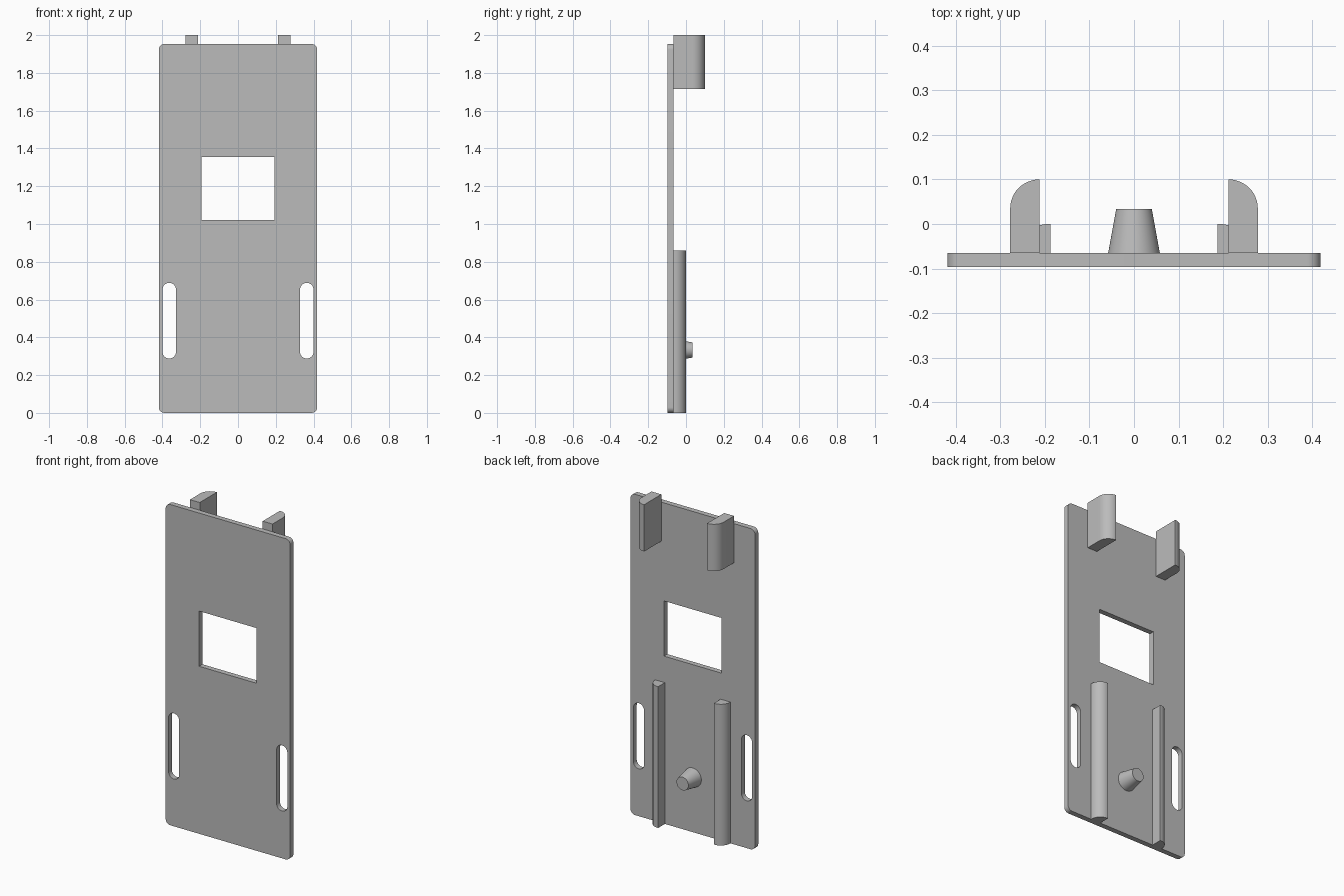
import bpy
import bmesh
from math import cos, sin, pi, radians
from mathutils import Matrix

cube = bpy.data.objects.get("Cube")
if cube:
    bpy.data.objects.remove(cube, do_unlink=True)

grey = bpy.data.materials.new("plain grey")
grey.use_nodes = True
colour = (0.5, 0.5, 0.5, 1)
grey.diffuse_color = colour
grey.node_tree.nodes["Principled BSDF"].inputs["Base Color"].default_value = colour

PLATE_FRONT, PLATE_BACK = -0.097, -0.065


def rounded_rect(x0, x1, y0, y1, radii, steps=12):
    """Outline with a radius per corner: low-left, low-right, up-right, up-left."""
    corners = [(x0, y0, 1, 1), (x1, y0, -1, 1), (x1, y1, -1, -1), (x0, y1, 1, -1)]
    points = []
    for i, ((x, y, sx, sy), r) in enumerate(zip(corners, radii)):
        if r == 0:
            points.append((x, y))
            continue
        for k in range(steps + 1):
            a = pi + (i + k / steps) * pi / 2
            points.append((x + sx * r + r * cos(a), y + sy * r + r * sin(a)))
    return points


def finish(obj):
    obj.data.materials.clear()
    obj.data.materials.append(grey)
    bpy.ops.object.select_all(action="DESELECT")
    obj.select_set(True)
    bpy.context.view_layer.objects.active = obj
    bpy.ops.object.shade_smooth_by_angle(angle=radians(30))


def extruded(name, outlines, low, high, matrix=Matrix()):
    """Solid from flat outlines; inner outlines become holes."""
    curve = bpy.data.curves.new(name, "CURVE")
    curve.dimensions = "2D"
    curve.fill_mode = "BOTH"
    curve.extrude = (high - low) / 2
    for outline in outlines:
        spline = curve.splines.new("POLY")
        spline.points.add(len(outline) - 1)
        for point, (x, y) in zip(spline.points, outline):
            point.co = (x, y, 0, 1)
        spline.use_cyclic_u = True
    source = bpy.data.objects.new(name + "_outline", curve)
    bpy.context.collection.objects.link(source)
    graph = bpy.context.evaluated_depsgraph_get()
    mesh = bpy.data.meshes.new_from_object(source.evaluated_get(graph))
    bpy.data.objects.remove(source, do_unlink=True)
    mesh.transform(matrix @ Matrix.Translation((0, 0, (low + high) / 2)))

    bm = bmesh.new()
    bm.from_mesh(mesh)
    bmesh.ops.remove_doubles(bm, verts=bm.verts, dist=0.0001)
    bmesh.ops.recalc_face_normals(bm, faces=bm.faces)
    bm.to_mesh(mesh)
    bm.free()
    mesh.name = name
    obj = bpy.data.objects.new(name, mesh)
    bpy.context.collection.objects.link(obj)
    finish(obj)
    return obj


def mirror_x(obj):
    obj.modifiers.new("mirror", "MIRROR").use_axis[0] = True


# Upright plate with a window and two side slots
stand_up = Matrix.Rotation(pi / 2, 4, "X")
extruded("plate", [
    rounded_rect(-0.419, 0.419, 0, 1.953, [0.03] * 4),
    rounded_rect(-0.194, 0.194, 1.02, 1.356, [0] * 4),
    rounded_rect(-0.4, -0.328, 0.288, 0.688, [0.036] * 4),
    rounded_rect(0.328, 0.4, 0.288, 0.688, [0.036] * 4),
], -PLATE_BACK, -PLATE_FRONT, stand_up)

# Top clips, rounded on the outer back corner
mirror_x(extruded("top_clips", [
    rounded_rect(0.212, 0.278, PLATE_BACK, 0.1, [0, 0, 0.065, 0])], 1.715, 2))

# Long lower rails, rounded the same way
mirror_x(extruded("rails", [
    rounded_rect(0.188, 0.253, PLATE_BACK, 0, [0, 0, 0.06, 0])], 0, 0.86))

# Tapered peg between the rails
length = 0.034 - PLATE_BACK
bpy.ops.mesh.primitive_cone_add(
    vertices=48, radius1=0.058, radius2=0.04, depth=length,
    location=(0, PLATE_BACK + length / 2, 0.333), rotation=(-pi / 2, 0, 0))
peg = bpy.context.object
peg.name = "peg"
finish(peg)
